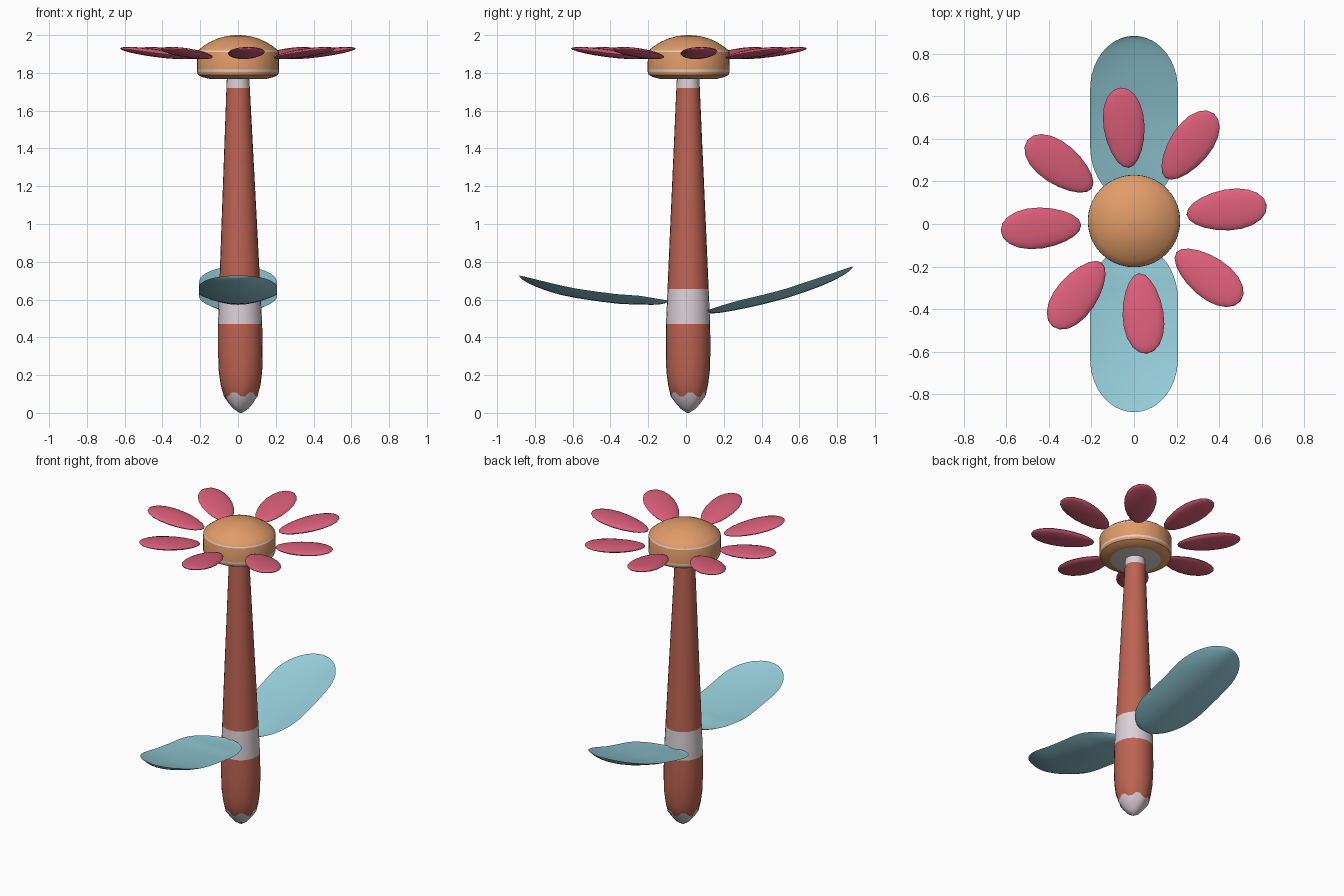
import bpy, bmesh, math
from mathutils import Matrix, Vector

if "Cube" in bpy.data.objects:
    bpy.data.objects.remove(bpy.data.objects["Cube"])


def colour(name, rgb):
    m = bpy.data.materials.new(name)
    lin = [c / 12.92 if c <= 0.04045 else ((c + 0.055) / 1.055) ** 2.4 for c in rgb]
    m.diffuse_color = (*lin, 1)
    m.use_nodes = True
    m.node_tree.nodes["Principled BSDF"].inputs["Base Color"].default_value = m.diffuse_color
    return m


RED = colour("terracotta", (0.74, 0.39, 0.32))
WHITE = colour("pale_white", (0.86, 0.82, 0.84))
ORANGE = colour("orange", (0.88, 0.61, 0.41))
PINK = colour("pink", (0.86, 0.37, 0.48))
BLUE = colour("light_blue", (0.58, 0.80, 0.85))


def finish(name, bm, mats, angle=40):
    bmesh.ops.remove_doubles(bm, verts=bm.verts, dist=0.0005)
    bmesh.ops.recalc_face_normals(bm, faces=bm.faces)
    me = bpy.data.meshes.new(name)
    bm.to_mesh(me)
    bm.free()
    ob = bpy.data.objects.new(name, me)
    bpy.context.collection.objects.link(ob)
    for m in mats:
        me.materials.append(m)
    bpy.ops.object.select_all(action='DESELECT')
    ob.select_set(True)
    bpy.context.view_layer.objects.active = ob
    bpy.ops.object.shade_smooth_by_angle(angle=math.radians(angle))
    return ob


def lathe(name, rings, n, mats, zigzag=-1):
    """rings: (z, radius, centre x, centre y, material of the strip above)."""
    bm = bmesh.new()
    rows = []
    for k, (z, r, cx, cy, _) in enumerate(rings):
        row = []
        for i in range(n):
            a = 2 * math.pi * i / n
            dz = 0.011 * (-1) ** (i // 2) if k == zigzag else 0
            row.append(bm.verts.new((cx + r * math.cos(a), cy + r * math.sin(a), z + dz)))
        rows.append(row)
    for k in range(len(rows) - 1):
        for i in range(n):
            j = (i + 1) % n
            f = bm.faces.new((rows[k][i], rows[k][j], rows[k + 1][j], rows[k + 1][i]))
            f.material_index = rings[k][4]
    bm.faces.new(rows[0])
    bm.faces.new(rows[-1])
    return finish(name, bm, mats)


# stem: tapering, leaning slightly, with a pale tip, band and collar
stem = [(0.0, 0.006, 1), (0.022, 0.04, 1), (0.055, 0.068, 1), (0.098, 0.092, 0),
        (0.15, 0.106, 0), (0.22, 0.115, 0), (0.32, 0.118, 0), (0.47, 0.117, 1),
        (0.655, 0.109, 0), (1.0, 0.094, 0), (1.4, 0.076, 0), (1.72, 0.062, 1),
        (1.80, 0.058, 1)]
lathe("stem", [(z, r, 0.015 * (1 - z / 1.8), 0.011, m) for z, r, m in stem], 24,
      [RED, WHITE], zigzag=3)

# flower centre: drum with a domed top, pale rims and pale underside
head = [(1.766, 0.01, 1), (1.768, 0.15, 0), (1.778, 0.19, 0), (1.79, 0.212, 0),
        (1.805, 0.217, 1), (1.818, 0.217, 0), (1.91, 0.216, 1), (1.918, 0.213, 0),
        (1.94, 0.186, 0), (1.963, 0.15, 0), (1.982, 0.108, 0), (1.995, 0.06, 0),
        (2.0, 0.01, 0)]
lathe("flower_centre", [(z, r, 0, 0.014, m) for z, r, m in head], 40, [ORANGE, WHITE])

# petals: flattened, slightly egg-shaped, tilted up towards the outside
for k, deg in enumerate((6.5, 53.5, 96, 143, 184.5, 232.5, 275.5, 323)):
    bm = bmesh.new()
    bmesh.ops.create_uvsphere(bm, u_segments=16, v_segments=10, radius=1,
                              matrix=Matrix.Rotation(math.pi / 2, 4, 'Y'))
    for v in bm.verts:
        x = v.co.x
        v.co = Vector((0.191 * x, 0.096 * v.co.y * (1 + 0.14 * x), 0.021 * v.co.z))
    bm.transform(Matrix.Translation((0, 0.016, 1.905))
                 @ Matrix.Rotation(math.radians(deg), 4, 'Z')
                 @ Matrix.Translation((0.438, 0, 0))
                 @ Matrix.Rotation(math.radians(-7.5), 4, 'Y'))
    finish(f"petal_{k + 1}", bm, [PINK])


def rim_height(path, y):
    for (y0, z0), (y1, z1) in zip(path, path[1:]):
        if y <= y1 or (y1, z1) == path[-1]:
            return z0 + (z1 - z0) * (y - y0) / (y1 - y0)


def half_width(y, start, end):
    if y < start + 0.26:
        d = (start + 0.26 - y) / 0.26
    else:
        d = max(0, (y - end + 0.25) / 0.25)
    return 0.206 * math.sqrt(max(0, 1 - d * d))


# leaves: long rounded spoons with a cupped top and a bulging underside
def leaf(name, side, path):
    bm = bmesh.new()
    start, end = path[0][0], path[-1][0]
    rows, cols = 28, 12
    for depth in (0.02, 0.05):
        grid = []
        for r in range(rows + 1):
            y = start + (end - start) * (1 - math.cos(math.pi * r / rows)) / 2
            w = half_width(y, start, end)
            row = []
            for c in range(cols + 1):
                u = math.sin(math.pi * (c / cols - 0.5))
                z = rim_height(path, y) - depth * (1 - u * u) * w / 0.206
                row.append(bm.verts.new((u * w, side * y, z)))
            grid.append(row)
        for r in range(rows):
            for c in range(cols):
                bm.faces.new((grid[r][c], grid[r][c + 1], grid[r + 1][c + 1], grid[r + 1][c]))
    finish(name, bm, [BLUE], 50)


leaf("back_leaf", 1, [(0.105, 0.54), (0.2, 0.572), (0.28, 0.595), (0.42, 0.628),
                      (0.53, 0.657), (0.7, 0.714), (0.883, 0.776)])
leaf("front_leaf", -1, [(0.095, 0.595), (0.245, 0.62), (0.36, 0.628), (0.46, 0.64),
                        (0.57, 0.656), (0.67, 0.676), (0.883, 0.728)])
